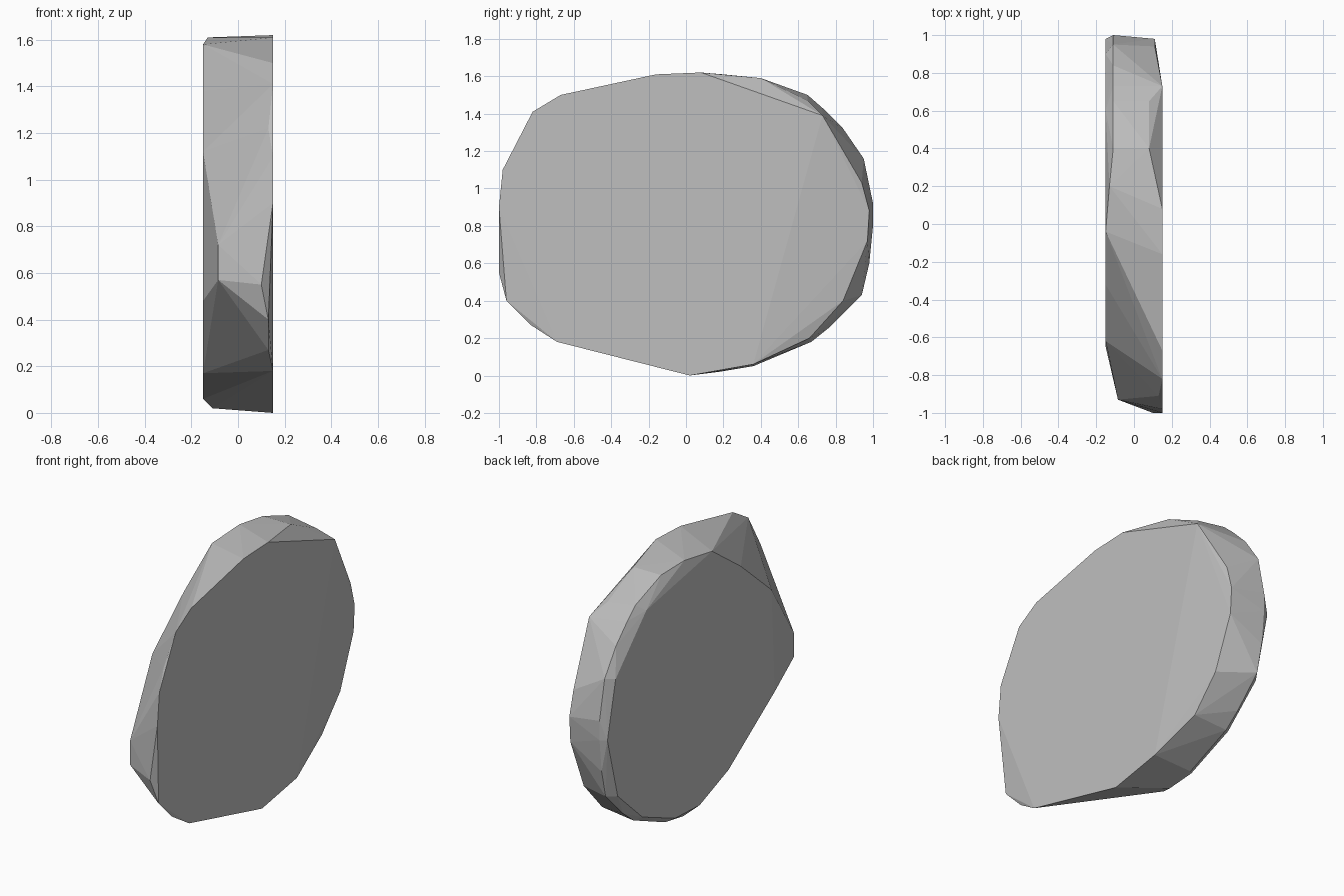
import bpy
import bmesh

default_cube = bpy.data.objects.get("Cube")
if default_cube:
    bpy.data.objects.remove(default_cube, do_unlink=True)


def make_material(name, colour):
    material = bpy.data.materials.new(name)
    material.use_nodes = True
    material.diffuse_color = colour
    shader = next(node for node in material.node_tree.nodes if node.type == "BSDF_PRINCIPLED")
    shader.inputs["Base Color"].default_value = colour
    return material


def add_outline(mesh, x, outline):
    """Add the (y, z) corners of one outline at a given width."""
    for y, z in outline:
        mesh.verts.new((x, y, z))


def hull_object(name, outlines, material):
    """Stretch one faceted convex skin over all the outlines."""
    mesh = bmesh.new()
    for x, outline in outlines:
        add_outline(mesh, x, outline)
    result = bmesh.ops.convex_hull(mesh, input=mesh.verts[:])
    unused = {item for key in ("geom_interior", "geom_unused")
              for item in result[key] if isinstance(item, bmesh.types.BMVert)}
    bmesh.ops.delete(mesh, geom=list(unused), context="VERTS")
    bmesh.ops.recalc_face_normals(mesh, faces=mesh.faces[:])
    data = bpy.data.meshes.new(name)
    mesh.to_mesh(data)
    mesh.free()
    data.materials.append(material)
    stone = bpy.data.objects.new(name, data)
    bpy.context.collection.objects.link(stone)
    return stone


# Broad flat left side
left_face = [(-.69, .18), (.02, 0), (.36, .06), (.73, 1.39), (.08, 1.62), (-.16, 1.61),
             (-.67, 1.5), (-.82, 1.41), (-.98, 1.1), (-1, .9)]

# Chipped corners around the left side
left_front_chips = [(-.96, .4), (-.83, .27), (-.91, 1.22)]
left_front_tip = [(-1, .55)]
left_back_chips = [(.66, .2), (.84, .4), (.97, .72), (.98, .88), (.94, 1.03)]
left_top_chip = [(.4, 1.59), (.65, 1.47)]

# Rounded rim on the back, close to the right side
right_rim = [(.18, .02), (.36, .05), (.67, .18), (.77, .26), (.94, .43), (.98, .6),
             (1, .8), (1, .92), (.95, 1.16), (.84, 1.32), (.73, 1.43), (.65, 1.5), (.4, 1.59)]
right_top_chip = [(.2, 1.61)]
right_front_chips = [(-.93, .57), (-.93, .72)]

# Broad flat right side
right_face = [(-.04, 1.58), (-.32, 1.38), (-.62, 1.12), (-.65, .48), (-.2, .17), (.08, .06),
              (.32, .07), (.64, .2), (.88, .42), (.98, .8), (.9, 1.15), (.6, 1.46)]

grey_stone = make_material("grey stone", (.52, .52, .52, 1))

hull_object("flat_stone", [
    (.15, left_face),
    (.13, left_front_chips),
    (.1, left_front_tip),
    (.11, left_back_chips),
    (.08, left_top_chip),
    (-.11, right_rim),
    (-.13, right_top_chip),
    (-.085, right_front_chips),
    (-.15, right_face),
], grey_stone)
